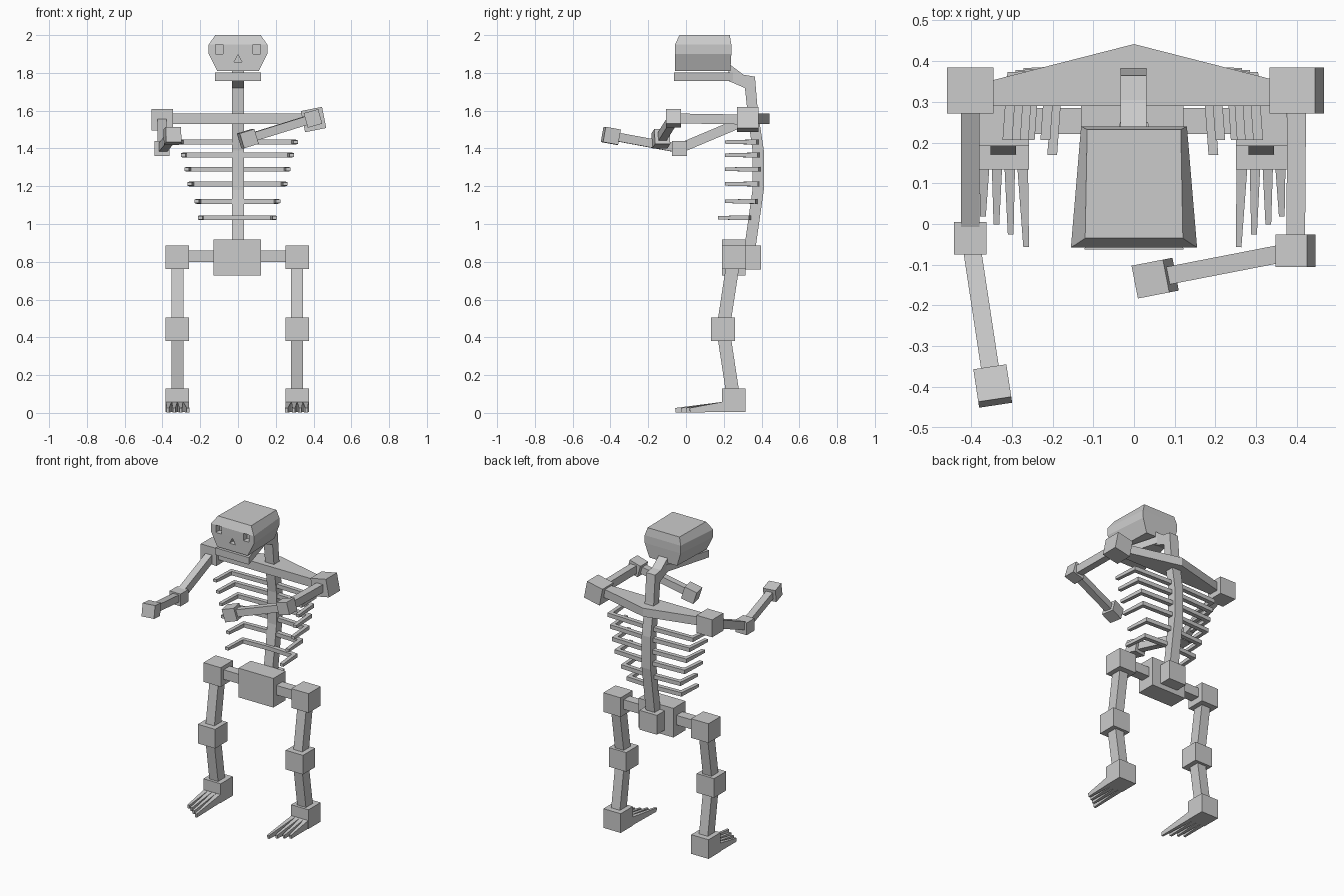
import bpy, bmesh
from mathutils import Vector, Matrix

if "Cube" in bpy.data.objects:
    bpy.data.objects.remove(bpy.data.objects["Cube"])


def make(name, verts, faces):
    bm = bmesh.new()
    vs = [bm.verts.new(v) for v in verts]
    for f in faces:
        bm.faces.new([vs[i] for i in f])
    bmesh.ops.recalc_face_normals(bm, faces=bm.faces)
    me = bpy.data.meshes.new(name)
    bm.to_mesh(me)
    bm.free()
    ob = bpy.data.objects.new(name, me)
    bpy.context.collection.objects.link(ob)
    return ob


def loft(name, rings):
    """Join rings with equal vertex counts and cap both ends."""
    n = len(rings[0])
    faces = [tuple(range(n)), tuple(range((len(rings) - 1) * n, len(rings) * n))]
    for r in range(len(rings) - 1):
        for i in range(n):
            j = (i + 1) % n
            faces.append((r * n + i, r * n + j, (r + 1) * n + j, (r + 1) * n + i))
    return make(name, [v for ring in rings for v in ring], faces)


def axes(d):
    """Side and up vectors of a limb that runs along d."""
    d = Vector(d).normalized()
    ref = Vector((0, 0, 1)) if abs(d.z) < 0.8 else Vector((0, -1, 0))
    side = d.cross(ref).normalized()
    return d, side, side.cross(d)


def bar(name, p, q, w0, h0, w1=None, h1=None):
    w1, h1 = w1 or w0, h1 or h0
    p, q = Vector(p), Vector(q)
    _, s, u = axes(q - p)
    ring = lambda c, w, h: [c + s * a * w / 2 + u * b * h / 2
                            for a, b in ((-1, -1), (1, -1), (1, 1), (-1, 1))]
    return loft(name, [ring(p, w0, h0), ring(q, w1, h1)])


def box(name, c, size, along=(0, -1, 0)):
    sx, sy, sz = (size,) * 3 if isinstance(size, (int, float)) else size
    d, s, u = axes(along)
    c = Vector(c)
    ring = lambda k: [c + d * k * sy / 2 + s * a * sx / 2 + u * b * sz / 2
                      for a, b in ((-1, -1), (1, -1), (1, 1), (-1, 1))]
    return loft(name, [ring(-1), ring(1)])


# Skull: four stacked rings, with eye and nose sockets cut out
def skull_ring(z, xf, yf, xb, yb):
    return [(-xf, yf, z), (xf, yf, z), (xb, yb, z), (-xb, yb, z)]


skull = loft("skull", [skull_ring(1.81, 0.11, -0.057, 0.10, 0.235),
                       skull_ring(1.90, 0.155, -0.058, 0.13, 0.24),
                       skull_ring(1.95, 0.155, -0.058, 0.13, 0.24),
                       skull_ring(2.00, 0.12, -0.035, 0.115, 0.232)])
tri = [(-0.021, 1.857), (0.021, 1.857), (0, 1.896)]
cutters = [box("eye_cutter", (x, -0.06, 1.925), (0.04, 0.08, 0.048)) for x in (-0.1, 0.1)]
cutters.append(loft("nose_cutter", [[(x, y, z) for x, z in tri] for y in (-0.1, -0.025)]))
for c in cutters:
    c.hide_render = True
    m = skull.modifiers.new(c.name, 'BOOLEAN')
    m.operation, m.object, m.solver = 'DIFFERENCE', c, 'EXACT'

# Jaw plate tapering back to the neck
jaw = [(-0.122, -0.063), (0.122, -0.063), (0.034, 0.25), (-0.034, 0.25)]
loft("jaw", [[(x, y, z) for x, y in jaw] for z in (1.757, 1.803)])

# Spine and neck: side profile given a width
spine = [(0.225, 1.85), (0.225, 1.757), (0.312, 1.72), (0.33, 1.55), (0.352, 1.39),
         (0.352, 1.18), (0.315, 0.92), (0.30, 0.82), (0.36, 0.82), (0.375, 0.92),
         (0.412, 1.18), (0.412, 1.39), (0.38, 1.60), (0.365, 1.78), (0.305, 1.79)]
loft("spine", [[(x, y, z) for y, z in spine] for x in (-0.033, 0.031)])

# Shoulder girdle
girdle = [(-0.36, 0.29), (0.36, 0.29), (0.36, 0.35), (0, 0.442), (-0.36, 0.35)]
loft("shoulder_girdle", [[(x, y, z) for x, y in girdle] for z in (1.53, 1.585)])

# Ribs: flat hooks, one pair per level (height, reach, back, tip)
for z, r, b, t in [(1.434, 0.32, 0.385, 0.206), (1.365, 0.30, 0.39, 0.206),
                   (1.29, 0.28, 0.395, 0.206), (1.212, 0.265, 0.392, 0.206),
                   (1.12, 0.227, 0.38, 0.206), (1.033, 0.21, 0.345, 0.17)]:
    for s in (-1, 1):
        plan = [(0, b), (r - 0.012, b - 0.012), (r, t), (r - 0.024, t),
                (r - 0.034, b - 0.038), (0, b - 0.03)]
        loft("rib", [[(s * x - 0.003, y, z + k * (0.009 if y == t else 0.013))
                      for x, y in plan] for k in (-1, 1)])

# Pelvis, hip axle and tail base
X0 = -0.004
box("pelvis", (X0, 0.253, 0.823), (0.252, 0.126, 0.19))
box("hip_axle", (X0, 0.253, 0.83), (0.54, 0.064, 0.062))
box("tail_base", (X0, 0.333, 0.823), 0.126)

# Legs and feet
for s in (-1, 1):
    x = X0 + s * 0.317
    hip, knee, ankle = (x, 0.254, 0.823), (x, 0.196, 0.443), (x, 0.253, 0.066)
    for n, c in (("hip_joint", hip), ("knee_joint", knee), ("ankle_joint", ankle)):
        box(n, c, 0.125)
    bar("thigh", hip, knee, 0.063, 0.07)
    bar("shin", knee, ankle, 0.063, 0.07)
    # base offset, tip offset, tip y (inner to outer)
    for x0, x1, y in [(-0.045, -0.056, -0.056), (-0.015, -0.018, -0.025),
                      (0.015, 0.017, 0.0), (0.045, 0.05, 0.02)]:
        bar("toe", (x + s * x0, 0.2, 0.032), (x + s * x1, y, 0.014), 0.03, 0.054, 0.014, 0.024)

# Arms, each posed differently: shoulder, elbow, hand
arms = [((-0.402, 0.328, 1.553), (-0.402, -0.035, 1.40), (-0.347, -0.398, 1.467), (0, -1, 0)),
        ((0.400, 0.328, 1.553), (0.397, -0.066, 1.559), (0.052, -0.133, 1.452), None)]
for sh, el, ha, elbow_dir in arms:
    fore = Vector(ha) - Vector(el)
    box("shoulder_joint", sh, 0.114, (0, -1, 0) if elbow_dir else (-1, 0, -0.2))
    box("elbow_joint", el, 0.08, elbow_dir or (-1, 0, -0.28))
    box("hand", ha, 0.082, fore)
    bar("upper_arm", sh, el, 0.046, 0.052)
    bar("forearm", el, ha, 0.044, 0.046)
